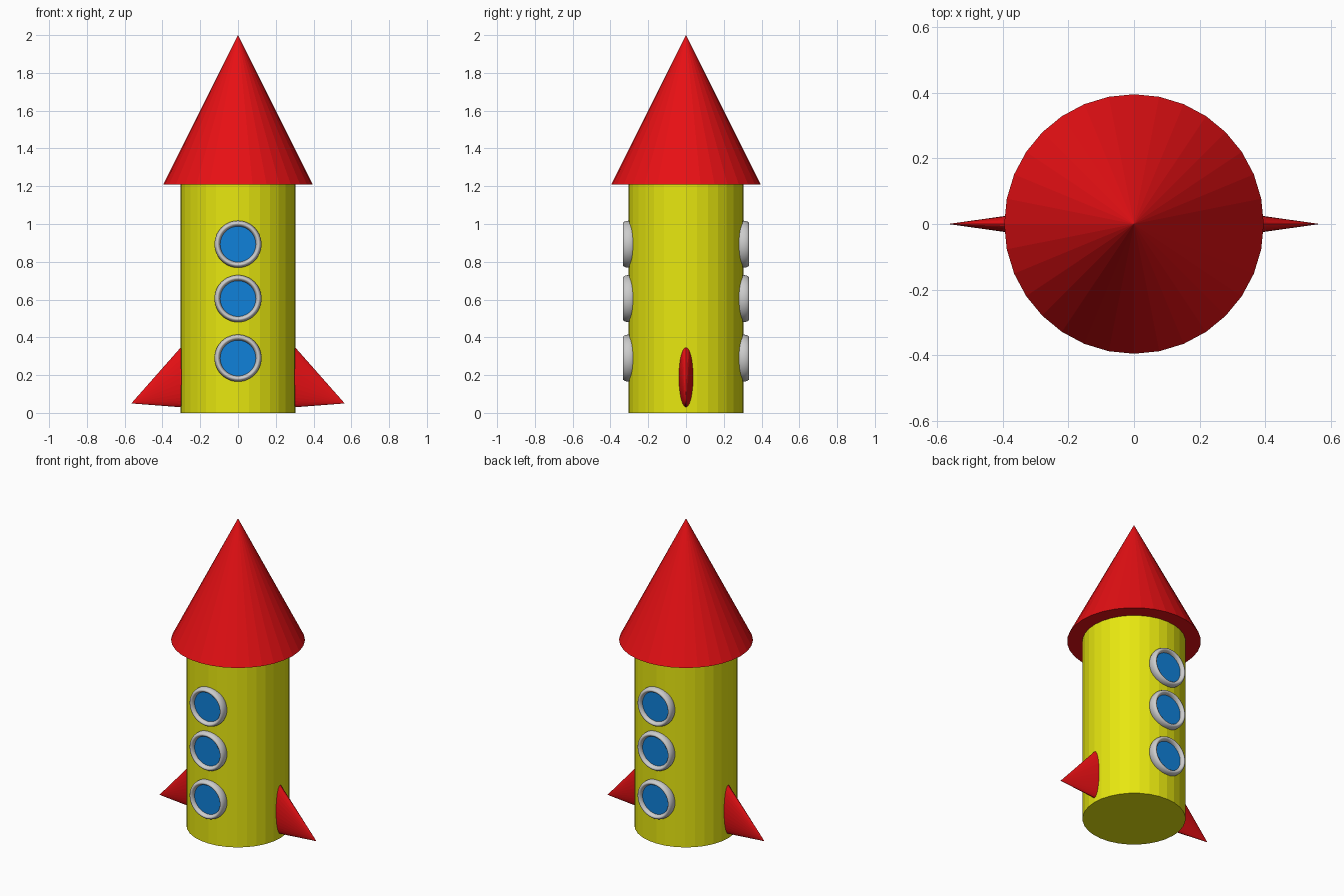
import bpy
from math import radians, sin, cos, pi

if "Cube" in bpy.data.objects:
    bpy.data.objects.remove(bpy.data.objects["Cube"])


def material(name, rgb):
    mat = bpy.data.materials.new(name)
    mat.diffuse_color = (*rgb, 1)
    mat.use_nodes = True
    mat.node_tree.nodes["Principled BSDF"].inputs["Base Color"].default_value = mat.diffuse_color
    return mat


RED = material("red", (0.8, 0.005, 0.007))
YELLOW = material("yellow", (0.8, 0.8, 0.005))
BLUE = material("blue", (0.005, 0.22, 0.7))

BODY_R, BODY_H = 0.304, 1.21


def finish(name, mat=None):
    obj = bpy.context.object
    obj.name = name
    if mat:
        obj.data.materials.append(mat)
    return obj


# Body and nose cone
bpy.ops.mesh.primitive_cylinder_add(vertices=32, radius=BODY_R, depth=BODY_H,
                                    location=(0, 0, BODY_H / 2))
finish("body", YELLOW)
bpy.ops.mesh.primitive_cone_add(vertices=32, radius1=0.395, depth=2 - BODY_H,
                                location=(0, 0, (2 + BODY_H) / 2))
finish("nose_cone", RED)

# Fins: flattened cones leaning outwards and down
FIN_D, FIN_ANGLE = 0.40, radians(112.1)
for side, label in ((-1, "left"), (1, "right")):
    center_x = side * (0.565 - sin(FIN_ANGLE) * FIN_D / 2)
    center_z = 0.05 - cos(FIN_ANGLE) * FIN_D / 2
    bpy.ops.mesh.primitive_cone_add(vertices=32, radius1=FIN_D * 0.4975, depth=FIN_D,
                                    location=(center_x, 0, center_z),
                                    rotation=(0, side * FIN_ANGLE, 0))
    finish(label + "_fin", RED).scale.y = 0.26

# Portholes: rounded rim and recessed flat pane, front and back
for side, label in ((-1, "front"), (1, "back")):
    for i, z in enumerate((0.29, 0.605, 0.893), 1):
        bpy.ops.mesh.primitive_torus_add(major_radius=0.109, minor_radius=0.0155,
                                         major_segments=48, minor_segments=16,
                                         location=(0, side * 0.305, z),
                                         rotation=(pi / 2, 0, 0))
        finish(f"{label}_window_rim_{i}").scale.z = 1.9
        bpy.ops.object.shade_smooth()
        bpy.ops.mesh.primitive_cylinder_add(vertices=32, radius=0.105, depth=0.03,
                                            location=(0, side * 0.297, z),
                                            rotation=(pi / 2, 0, 0))
        finish(f"{label}_window_pane_{i}", BLUE)
